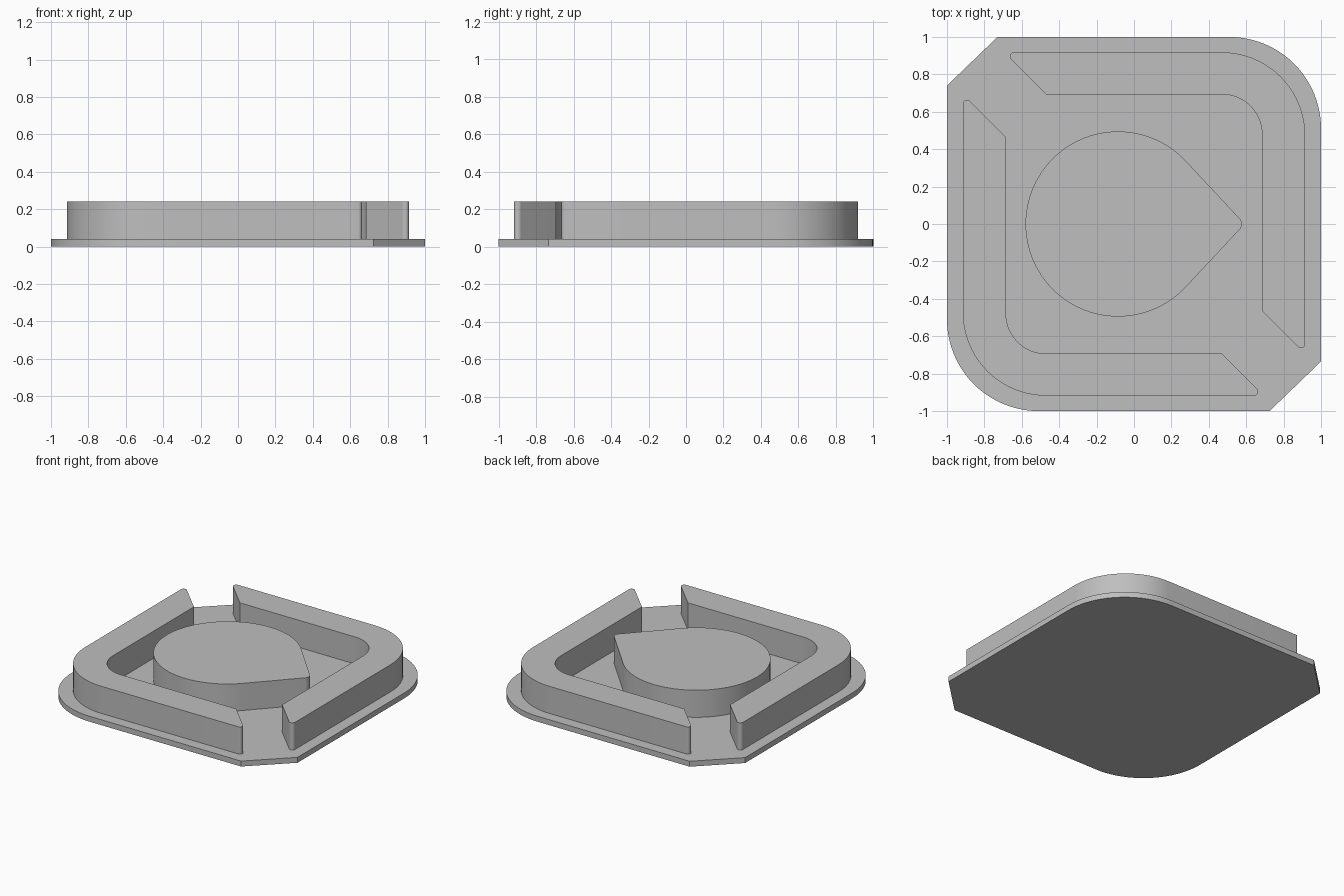
import bpy, bmesh, math
from mathutils import Vector

cube = bpy.data.objects.get("Cube")
if cube:
    bpy.data.objects.remove(cube, do_unlink=True)

grey = bpy.data.materials.new("plain grey")
grey.use_nodes = True
colour = (0.52, 0.52, 0.52, 1)
grey.diffuse_color = colour
grey.node_tree.nodes["Principled BSDF"].inputs["Base Color"].default_value = colour


def rounded(corners, steps=20):
    """Outline of (x, y, radius) corners, each rounded by a tangent arc."""
    out = []
    for i, (x, y, r) in enumerate(corners):
        p = Vector((x, y))
        if r == 0:
            out.append(p)
            continue
        a = (Vector(corners[i - 1][:2]) - p).normalized()
        b = (Vector(corners[(i + 1) % len(corners)][:2]) - p).normalized()
        half = a.angle(b) / 2
        centre = p + (a + b).normalized() * r / math.sin(half)
        start = p + a * r / math.tan(half) - centre
        end = p + b * r / math.tan(half) - centre
        sweep = math.pi - 2 * half
        for k in range(steps + 1):
            t = k / steps
            out.append(centre + (start * math.sin((1 - t) * sweep)
                                 + end * math.sin(t * sweep)) / math.sin(sweep))
    return out


def extrude(name, outline, bottom, top):
    bm = bmesh.new()
    face = bm.faces.new([bm.verts.new((p.x, p.y, bottom)) for p in outline])
    moved = bmesh.ops.extrude_face_region(bm, geom=[face])["geom"]
    verts = [g for g in moved if isinstance(g, bmesh.types.BMVert)]
    bmesh.ops.translate(bm, verts=verts, vec=(0, 0, top - bottom))
    bmesh.ops.recalc_face_normals(bm, faces=bm.faces)
    mesh = bpy.data.meshes.new(name)
    bm.to_mesh(mesh)
    bm.free()
    mesh.materials.append(grey)
    obj = bpy.data.objects.new(name, mesh)
    bpy.context.collection.objects.link(obj)
    bpy.ops.object.select_all(action='DESELECT')
    obj.select_set(True)
    bpy.context.view_layer.objects.active = obj
    bpy.ops.object.shade_smooth_by_angle(angle=math.radians(30))


PLATE, TOP = 0.04, 0.24

# Base plate: two round corners and two chamfered ones
extrude("base_plate", rounded([
    (1, 1, 0.49), (-0.73, 1, 0), (-1, 0.74, 0),
    (-1, -1, 0.49), (0.725, -1, 0), (1, -0.735, 0)]), 0, PLATE)

# Two L-shaped walls with slanted, slightly rounded ends
wall = rounded([
    (0.915, 0.918, 0.445), (-0.695, 0.918, 0.022), (-0.47, 0.693, 0),
    (0.685, 0.693, 0.215), (0.685, -0.465, 0), (0.915, -0.695, 0.022)])
extrude("back_wall", wall, PLATE, TOP)
extrude("front_wall", [-p for p in wall], PLATE, TOP)

# Teardrop: a circle running tangentially into a rounded tip
cx, radius, tip = -0.085, 0.495, 0.592
tangent = math.acos(radius / (tip - cx))
steps = 72
drop = [(tip, 0, 0.04)]
for k in range(steps + 1):
    a = tangent + (2 * math.pi - 2 * tangent) * k / steps
    drop.append((cx + radius * math.cos(a), radius * math.sin(a), 0))
extrude("teardrop_block", rounded(drop), PLATE, TOP)
